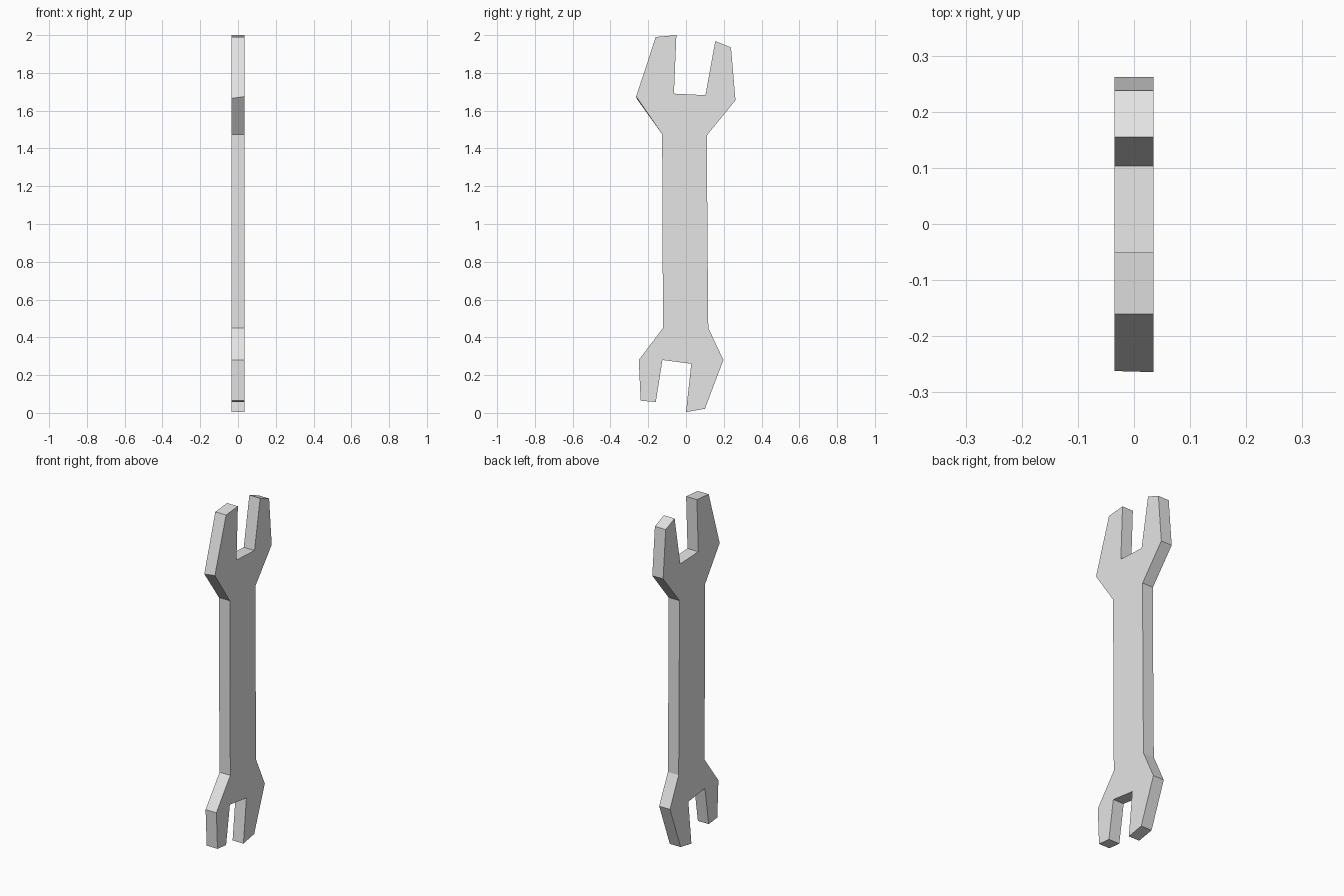
import bpy
import bmesh

cube = bpy.data.objects.get("Cube")
if cube:
    bpy.data.objects.remove(cube, do_unlink=True)

HALF = 0.035  # half thickness

# Light steel
steel = bpy.data.materials.new("light_grey_steel")
steel.use_nodes = True
colour = (0.78, 0.78, 0.78, 1.0)
steel.diffuse_color = colour
steel.node_tree.nodes["Principled BSDF"].inputs["Base Color"].default_value = colour

# Side outline in (y, z): lower jaw, rear edge, upper jaw, front edge
lower_jaw = [(-0.25, 0.28), (-0.24, 0.065), (-0.16, 0.057), (-0.125, 0.28),
             (0.028, 0.26), (0.0, 0.004), (0.1, 0.022), (0.198, 0.28)]
rear_edge = [(0.118, 0.45), (0.113, 1.0), (0.111, 1.47)]
upper_jaw = [(0.262, 1.655), (0.238, 1.935), (0.155, 1.968), (0.103, 1.682),
             (-0.064, 1.69), (-0.051, 2.0), (-0.16, 1.99), (-0.262, 1.67)]
front_edge = [(-0.126, 1.475), (-0.125, 1.0), (-0.121, 0.45)]
outline = lower_jaw + rear_edge + upper_jaw + front_edge

# Flat profile extruded across the thickness
bm = bmesh.new()
face = bm.faces.new([bm.verts.new((-HALF, y, z)) for y, z in outline])
extruded = bmesh.ops.extrude_face_region(bm, geom=[face], use_keep_orig=True)
moved = [v for v in extruded["geom"] if isinstance(v, bmesh.types.BMVert)]
bmesh.ops.translate(bm, verts=moved, vec=(2 * HALF, 0, 0))
bmesh.ops.recalc_face_normals(bm, faces=bm.faces)

# Slight skew of the upper jaw's front corner
for v in bm.verts:
    if v.co.y < -0.255:
        v.co.z += 0.005 if v.co.x > 0 else -0.005
        v.co.y -= 0.002 if v.co.x > 0 else 0

mesh = bpy.data.meshes.new("open_ended_spanner")
bm.to_mesh(mesh)
bm.free()
mesh.materials.append(steel)
spanner = bpy.data.objects.new("open_ended_spanner", mesh)
bpy.context.scene.collection.objects.link(spanner)
